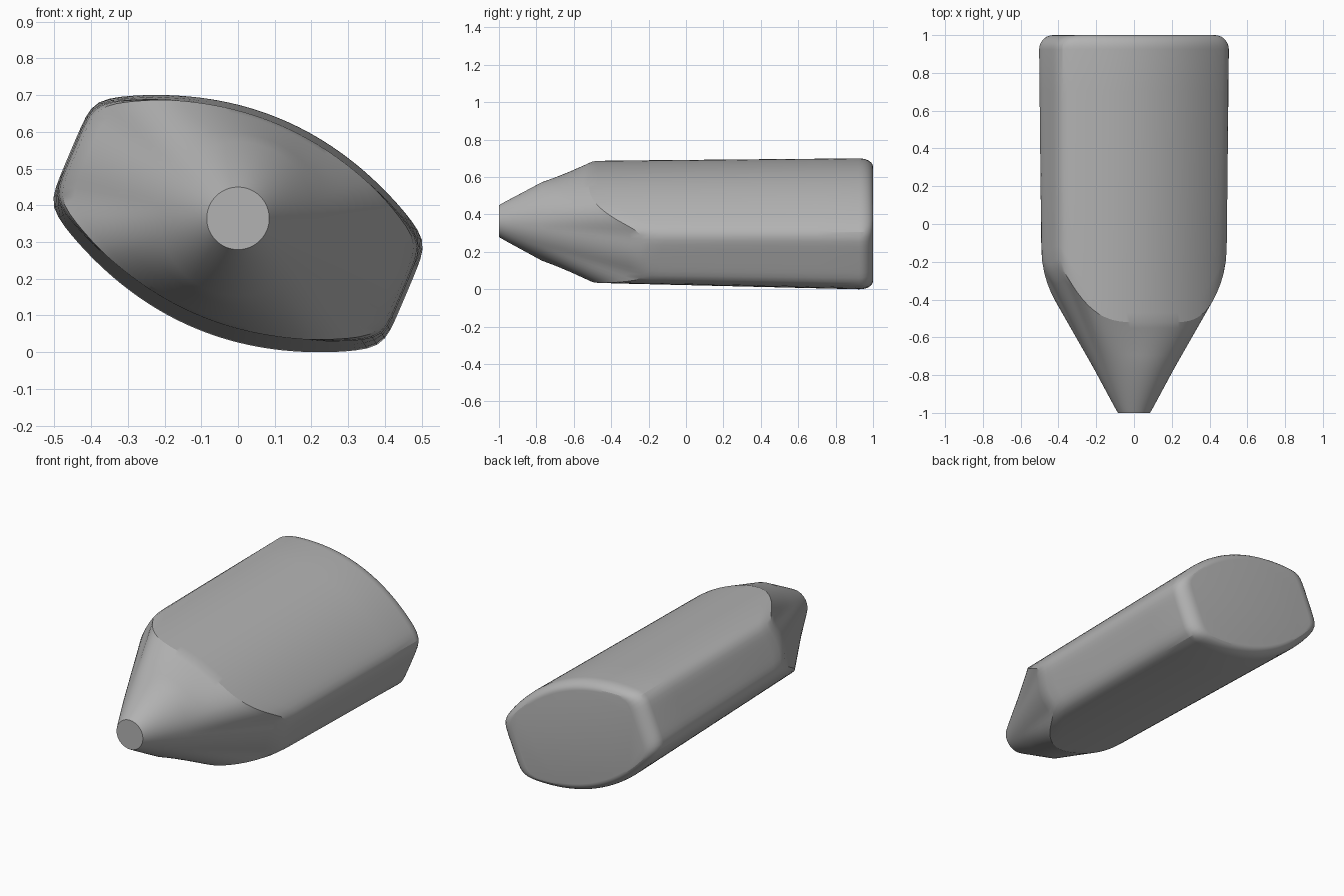
import bpy, bmesh, math

if "Cube" in bpy.data.objects:
    bpy.data.objects.remove(bpy.data.objects["Cube"])

SEG = 120
TILT = math.radians(-23)


def lerp(a, b, t):
    return a + (b - a) * t


def section(angle, y, inset_u=0.0, inset_v=0.0):
    """Radius of the lens-shaped body section with two flat sides."""
    t = (1 - y) / 1.5
    half = lerp(0.497, 0.487, t) - inset_u
    h = lerp(0.309, 0.282, t) - inset_v
    k = 0.62
    c, s = abs(math.cos(angle)), abs(math.sin(angle))
    flat = half / max(c, 1e-4)
    q = k * c * c
    arc = h / s if q < 1e-5 else (-s + math.sqrt(s * s + 4 * q * h)) / (2 * q)
    m = min(flat, arc)
    return m * ((m / flat) ** 22 + (m / arc) ** 22) ** (-1 / 22)


def point(angle, r, y):
    a = angle + TILT
    zc = lerp(0.365, 0.35, (y + 1) / 2)
    return (r * math.cos(a), y, zc + r * math.sin(a))


def column(angle):
    """Points from nose tip to back cap along one direction."""
    big = section(angle, -0.4)
    f = min(max((big - 0.3) / 0.2, 0), 1)
    yj = -0.52 + 0.30 * f * f              # where nose meets body
    soft = min(max((big - 0.38) / 0.12, 0), 1)
    rj = section(angle, yj) * (1 - 0.025 * soft)
    pts = [(0.085, -1.0), (0.105, -0.965), (0.21, -0.77)]
    for t in (0.3, 0.6, 0.88):
        pts.append((lerp(0.21, rj, t), lerp(-0.77, yj, t)))
    pts.append((rj, yj))
    for y in (yj + 0.05, yj + 0.12, 0.2, 0.7):
        w = 0.007 * soft if y == yj + 0.05 else 0
        pts.append((section(angle, y) * (1 - w), y))
    b = 0.075                               # rounded back rim
    for i in range(8):
        a = math.radians(90) * i / 7
        y = 1 - b + b * math.sin(a)
        d = 1 - math.cos(a)
        pts.append((section(angle, y, 0.085 * d, 0.05 * d), y))
    return [point(angle, r, y) for r, y in pts]


bm = bmesh.new()
cols = [[bm.verts.new(p) for p in column(2 * math.pi * i / SEG)] for i in range(SEG)]
for i in range(SEG):
    a, b = cols[i], cols[(i + 1) % SEG]
    for j in range(len(a) - 1):
        bm.faces.new((a[j], b[j], b[j + 1], a[j + 1]))
# nose and back caps
bm.faces.new([c[0] for c in cols])
bm.faces.new([c[-1] for c in cols])
bmesh.ops.recalc_face_normals(bm, faces=bm.faces)

mesh = bpy.data.meshes.new("tapered_body")
bm.to_mesh(mesh)
bm.free()
obj = bpy.data.objects.new("tapered_body", mesh)
bpy.context.collection.objects.link(obj)

# rest the body exactly on the ground
low = min(v.co.z for v in mesh.vertices)
for v in mesh.vertices:
    v.co.z -= low

grey = bpy.data.materials.new("plain grey")
grey.diffuse_color = (0.45, 0.45, 0.45, 1)
grey.use_nodes = True
grey.node_tree.nodes["Principled BSDF"].inputs["Base Color"].default_value = grey.diffuse_color
mesh.materials.append(grey)

bpy.context.view_layer.objects.active = obj
obj.select_set(True)
bpy.ops.object.shade_smooth_by_angle(angle=math.radians(19))
